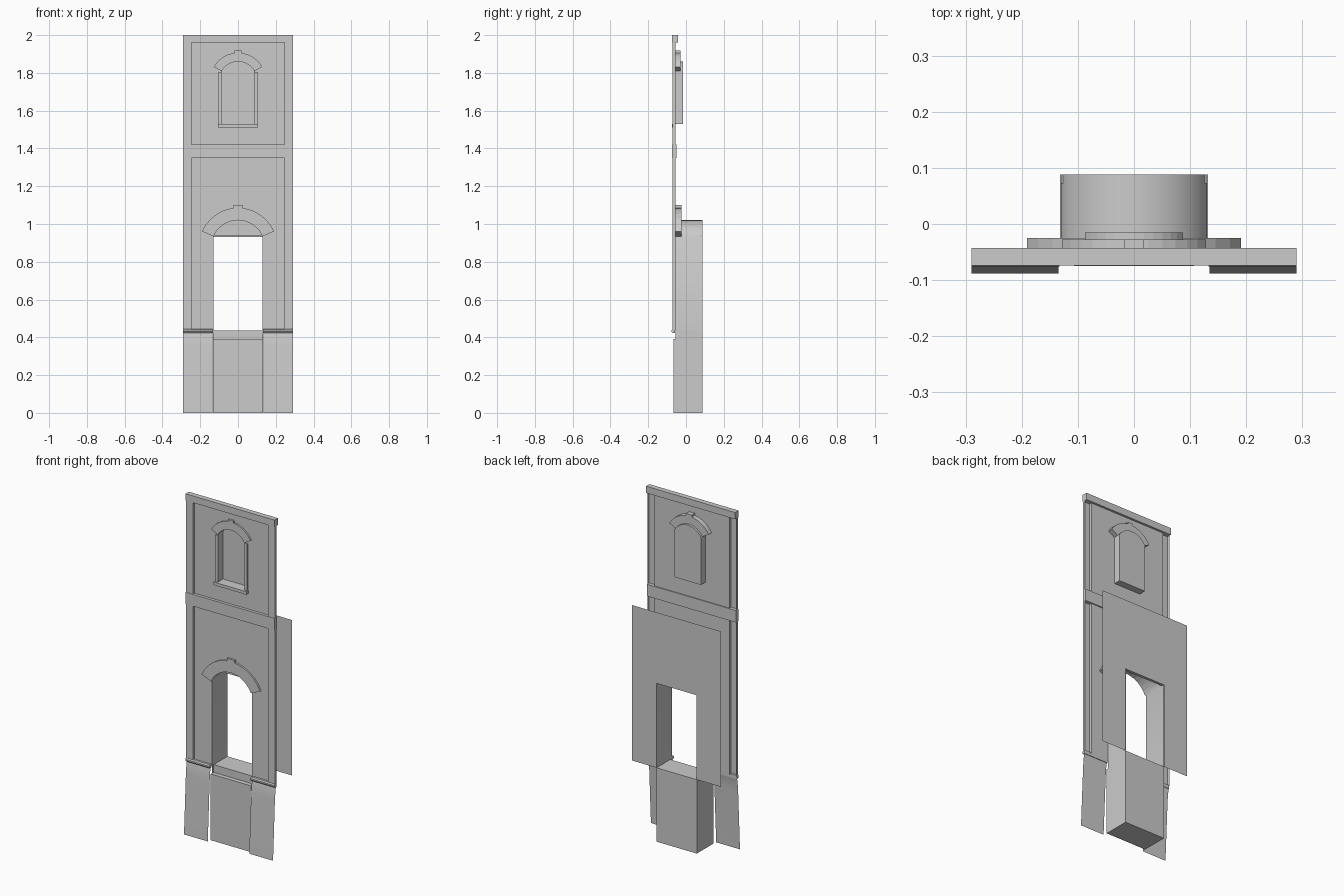
import bpy, bmesh, math

if "Cube" in bpy.data.objects:
    bpy.data.objects.remove(bpy.data.objects["Cube"])

PANEL_Y, BACK_Y = -0.056, 0.088


def make(name, verts, faces, smooth=False):
    me = bpy.data.meshes.new(name)
    me.from_pydata(verts, [], faces)
    bm = bmesh.new()
    bm.from_mesh(me)
    bmesh.ops.remove_doubles(bm, verts=bm.verts, dist=1e-5)
    bmesh.ops.recalc_face_normals(bm, faces=bm.faces)
    bm.to_mesh(me)
    bm.free()
    ob = bpy.data.objects.new(name, me)
    bpy.context.collection.objects.link(ob)
    if smooth:
        bpy.ops.object.select_all(action='DESELECT')
        ob.select_set(True)
        bpy.context.view_layer.objects.active = ob
        bpy.ops.object.shade_smooth_by_angle(angle=math.radians(35))
    return ob


def extrude(name, pts, axis, a, b, closed=True, caps=(True, True), smooth=False):
    """Sweep a 2D outline along an axis from a to b."""
    order = {'x': lambda p, t: (t, p[0], p[1]),
             'y': lambda p, t: (p[0], t, p[1]),
             'z': lambda p, t: (p[0], p[1], t)}[axis]
    n = len(pts)
    verts = [order(p, a) for p in pts] + [order(p, b) for p in pts]
    faces = [(i, (i + 1) % n, (i + 1) % n + n, i + n) for i in range(n if closed else n - 1)]
    if caps[0]:
        faces.append(tuple(range(n)))
    if caps[1]:
        faces.append(tuple(range(n, 2 * n)))
    return make(name, verts, faces, smooth)


def box(name, x0, x1, y0, y1, z0, z1):
    return extrude(name, [(x0, y0), (x1, y0), (x1, y1), (x0, y1)], 'z', z0, z1)


def arc(r, cz, start, n=12):
    """Arc from the right springing over the top to the left springing."""
    return [(r * math.cos(start + (math.pi - 2 * start) * i / n),
             cz + r * math.sin(start + (math.pi - 2 * start) * i / n)) for i in range(n + 1)]


def panel(name, y, half, z0, z1, curve, sill):
    """Flat sheet with an opening, drawn as two mirrored halves."""
    right = [p for p in curve if p[0] > -1e-6]
    pts = right[::-1] + [(right[0][0], sill)]
    if sill > z0:
        pts += [(0, sill), (0, z0)]
    pts += [(half, z0), (half, z1), (0, z1)]
    n = len(pts)
    verts = [(x, y, z) for x, z in pts] + [(-x, y, z) for x, z in pts]
    return make(name, verts, [tuple(range(n)), tuple(reversed(range(n, 2 * n)))])


# Opening curves
door_start, win_start = math.radians(23.5), math.radians(29.5)
door_arc = arc(0.142, 0.878, door_start)
win_arc = arc(0.1, 1.76, win_start)

# Front wall panels
panel("lower_wall_panel", PANEL_Y, 0.245, 0.435, 1.36, door_arc, 0.435)
panel("upper_wall_panel", PANEL_Y, 0.245, 1.41, 1.97, win_arc, 1.53)

# Horizontal bands
box("top_cornice", -0.29, 0.29, -0.074, -0.043, 1.96, 2.0)
box("middle_band", -0.29, 0.29, -0.073, -0.050, 1.35, 1.42)

for side, s in (("left", -1), ("right", 1)):
    # Corner pilasters, open at the back
    prof = [(s * x, y) for x, y in ((0.29, PANEL_Y), (0.29, -0.071), (0.245, -0.071), (0.245, PANEL_Y))]
    for level, z0, z1 in (("lower", 0.44, 1.35), ("upper", 1.42, 1.96)):
        extrude(f"{level}_{side}_pilaster", prof, 'z', z0, z1, False, (False, False))
    # Flared plinth sheet and its bead moulding
    extrude(f"{side}_plinth", [(-0.088, 0), (-0.071, 0.345), (-0.0695, 0.365), (-0.066, 0.40), (-0.060, 0.43)],
            'x', s * 0.135, s * 0.29, False, (False, False), True)
    bead = [(-0.058, 0.424), (-0.071, 0.424), (-0.076, 0.430), (-0.076, 0.438), (-0.071, 0.445), (-0.058, 0.445)]
    extrude(f"{side}_plinth_bead", bead, 'x', s * 0.133, s * 0.29)
    # Window side trim
    a, b = sorted((s * 0.087, s * 0.103))
    box(f"{side}_window_trim", a, b, -0.064, PANEL_Y, 1.53, 1.805)

# Arched hoods with keystones
for name, inner, r, cz, start, back, kw, kz in (
        ("door", door_arc, 0.208, 0.878, door_start, -0.025, 0.025, 1.10),
        ("window", win_arc, 0.147, 1.76, win_start, -0.028, 0.018, 1.918)):
    outer = arc(r, cz, start)
    extrude(f"{name}_arch_hood", inner + outer[::-1], 'y', -0.066, back)
    box(f"{name}_keystone", -kw, kw, -0.068, back, cz + r - 0.02, kz)

# Window niche and sill
extrude("window_niche", win_arc + [(-0.087, 1.53), (0.087, 1.53)], 'y', PANEL_Y, -0.015, True, (False, True))
box("window_sill", -0.107, 0.107, -0.075, PANEL_Y, 1.512, 1.53)

# Vaulted passage
extrude("door_passage", [(0.13, 0.35)] + door_arc + [(-0.13, 0.35)], 'y', PANEL_Y, BACK_Y, False, (False, False), True)

# Stepped threshold block
extrude("threshold_block", [(-0.066, 0), (-0.066, 0.39), (-0.04, 0.39), (-0.04, 0.435), (BACK_Y, 0.435), (BACK_Y, 0)],
        'x', -0.132, 0.132)

# Rear sheet with a square-headed doorway, and its lintel
panel("rear_wall_sheet", BACK_Y, 0.29, 0.435, 1.35, [(0.131, 0.935), (0, 0.935)], 0.435)
box("rear_door_lintel", -0.13, 0.13, 0.072, BACK_Y, 0.932, 0.942)
